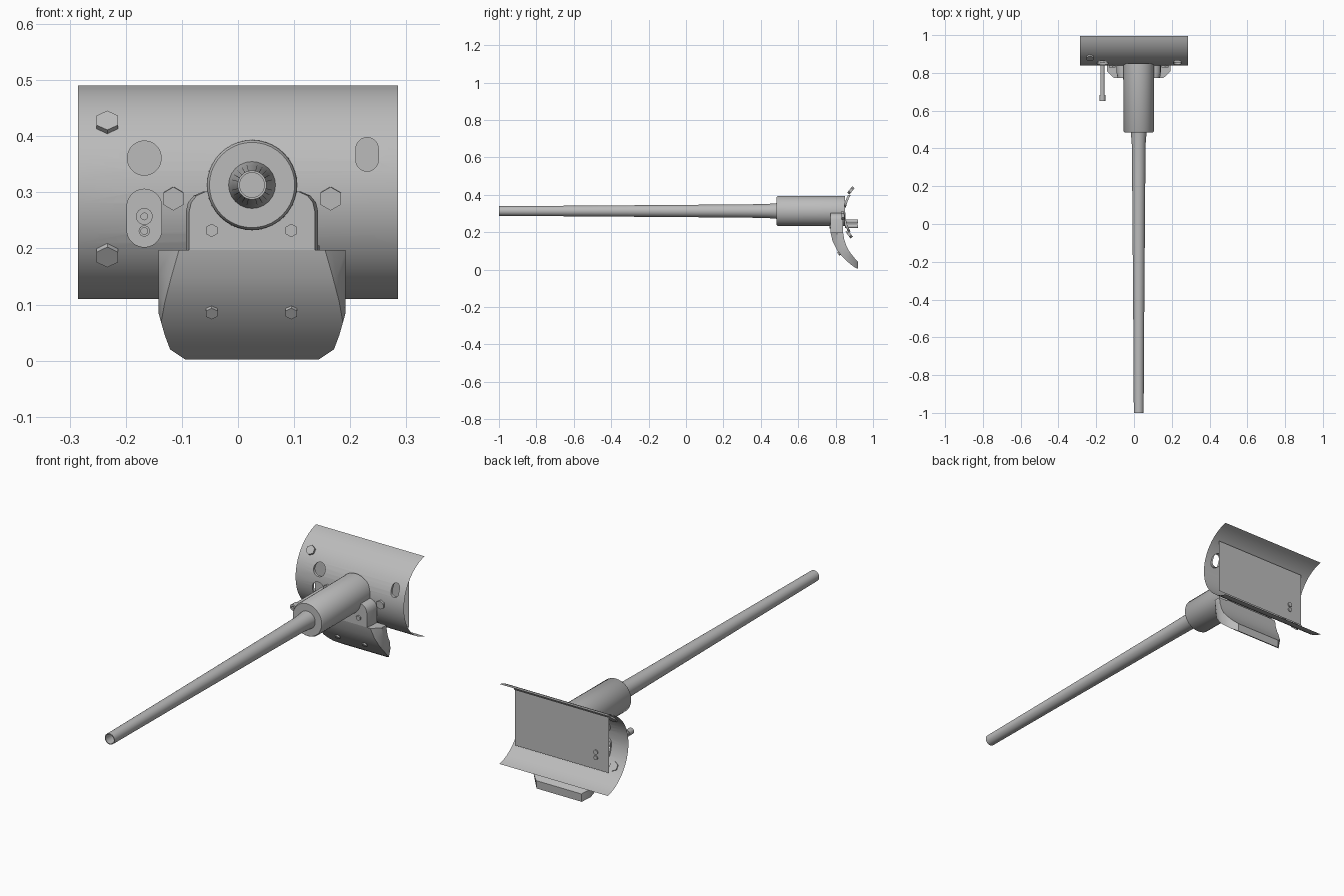
import bpy, bmesh, math
from mathutils import Matrix

if "Cube" in bpy.data.objects:
    bpy.data.objects.remove(bpy.data.objects["Cube"])

grey = bpy.data.materials.new("plain grey")
grey.diffuse_color = (0.5, 0.5, 0.5, 1)
grey.use_nodes = True
grey.node_tree.nodes["Principled BSDF"].inputs["Base Color"].default_value = grey.diffuse_color

GX, GZ = 0.025, 0.313            # gun axis
CY, CZ, R = 1.034, 0.30, 0.194   # axis and radius of the curved shield
LIP = 0.012                      # depth of the hole walls


def finish(name, bm, angle=35):
    bmesh.ops.recalc_face_normals(bm, faces=bm.faces)
    me = bpy.data.meshes.new(name)
    bm.to_mesh(me)
    bm.free()
    me.materials.append(grey)
    ob = bpy.data.objects.new(name, me)
    bpy.context.collection.objects.link(ob)
    smooth(ob, angle)
    return ob


def smooth(ob, angle=35):
    bpy.ops.object.select_all(action='DESELECT')
    ob.select_set(True)
    bpy.context.view_layer.objects.active = ob
    bpy.ops.object.shade_smooth_by_angle(angle=math.radians(angle))


def loft(name, rings, caps=True, angle=35):
    """Skin a list of closed rings that have equal point counts."""
    bm = bmesh.new()
    rows = [[bm.verts.new(p) for p in ring] for ring in rings]
    n = len(rows[0])
    for a, b in zip(rows, rows[1:]):
        for i in range(n):
            j = (i + 1) % n
            bm.faces.new((a[i], a[j], b[j], b[i]))
    if caps:
        bm.faces.new(rows[0])
        bm.faces.new(rows[-1])
    return finish(name, bm, angle)


def lathe(name, profile, x, z, sides=32):
    """Turn (y, radius) points around an axis along y."""
    rings = [[(x + r * math.cos(2 * math.pi * i / sides), y,
               z + r * math.sin(2 * math.pi * i / sides)) for i in range(sides)]
             for y, r in profile]
    return loft(name, rings)


def bolt(name, x, y, z, r, height, tilt=0.0):
    """Hexagonal head facing forward, tilted upward by an angle."""
    bm = bmesh.new()
    m = (Matrix.Translation((x, y, z)) @ Matrix.Rotation(math.pi / 2 - tilt, 4, 'X'))
    bmesh.ops.create_cone(bm, cap_ends=True, segments=6, radius1=r, radius2=r,
                          depth=height, matrix=m)
    finish(name, bm)


def quad(name, pts):
    bm = bmesh.new()
    bm.faces.new([bm.verts.new(p) for p in pts])
    finish(name, bm)


# Barrel with a hollow muzzle and a flared root
lathe("barrel", [(-0.93, 0.022), (-1.0, 0.022), (-1.0, 0.026), (-0.5, 0.029),
                 (0.27, 0.035), (0.43, 0.037), (0.487, 0.042)], GX, GZ, 24)

# Thick sleeve around the barrel root
lathe("barrel_sleeve", [(0.485, 0.040), (0.485, 0.076), (0.491, 0.080),
                        (0.85, 0.081)], GX, GZ, 40)

# Curved shield: solid arc, drilled, then reduced to its front skin and hole walls
half = math.asin(0.19 / R)
steps = 28
arc = [-half + 2 * half * i / steps for i in range(steps + 1)]


def arc_pt(x, r, t):
    return (x, CY - r * math.cos(t), CZ + r * math.sin(t))


def arc_ring(x):
    return ([arc_pt(x, R, t) for t in arc]
            + [arc_pt(x, R - LIP, t) for t in reversed(arc)])


shield = loft("curved_shield", [arc_ring(-0.285), arc_ring(0.285)])

cutters = []
for x, z0, z1, r in ((-0.167, 0.361, 0.361, 0.030),
                     (0.230, 0.358, 0.377, 0.020),
                     (-0.167, 0.234, 0.274, 0.031)):
    outline = []
    for i in range(25):
        t = math.pi * i / 24
        outline.append((x + r * math.cos(t), z1 + r * math.sin(t) + 0.0005))
    for i in range(25):
        t = math.pi + math.pi * i / 24
        outline.append((x + r * math.cos(t), z0 + r * math.sin(t) - 0.0005))
    cutter = loft("hole_cutter", [[(a, y, b) for a, b in outline] for y in (0.78, 0.96)])
    cutter.hide_render = True
    cutters.append(cutter)
    mod = shield.modifiers.new("hole", 'BOOLEAN')
    mod.operation = 'DIFFERENCE'
    mod.solver = 'EXACT'
    mod.object = cutter
dg = bpy.context.evaluated_depsgraph_get()
drilled = bpy.data.meshes.new_from_object(shield.evaluated_get(dg))
shield.modifiers.clear()
shield.data = drilled
for c in cutters:
    bpy.data.objects.remove(c)

bm = bmesh.new()
bm.from_mesh(drilled)
bm.normal_update()


def is_hidden(f):
    pts = [v.co for v in f.verts]
    inner = all(math.hypot(p.y - CY, p.z - CZ) < R - LIP + 0.001 for p in pts)
    end = abs(f.normal.x) > 0.9 and all(abs(abs(p.x) - 0.285) < 1e-4 for p in pts)
    rim = f.calc_center_median().y > 0.985 and abs(f.normal.y) > 0.5
    return inner or end or rim


bmesh.ops.delete(bm, geom=[f for f in bm.faces if is_hidden(f)], context='FACES')
bm.to_mesh(drilled)
bm.free()
drilled.materials.clear()
drilled.materials.append(grey)
smooth(shield)

# Flat backing plate inside the shield
quad("backing_plate", [(-0.235, 0.915, 0.175), (0.258, 0.915, 0.175),
                       (0.258, 0.915, 0.44), (-0.235, 0.915, 0.44)])

# Lower cover: front z, back z, front y, back y, half width, front width factor
rows = [(0.002, 0.040, 0.918, 0.920, 0.119, 1.0), (0.020, 0.060, 0.890, 0.902, 0.146, 1.0),
        (0.045, 0.085, 0.860, 0.882, 0.157, 0.99), (0.068, 0.105, 0.836, 0.868, 0.167, 0.97),
        (0.105, 0.130, 0.807, 0.856, 0.167, 0.93), (0.150, 0.160, 0.784, 0.846, 0.167, 0.86),
        (0.197, 0.197, 0.773, 0.840, 0.167, 0.78), (0.197, 0.197, 0.773, 0.840, 0.118, 0.95),
        (0.265, 0.265, 0.772, 0.840, 0.118, 0.95), (0.282, 0.282, 0.772, 0.840, 0.114, 0.95),
        (0.294, 0.294, 0.772, 0.840, 0.104, 0.95), (0.301, 0.301, 0.772, 0.840, 0.088, 0.95)]
rings = []
for zf, zb, yf, yb, w, k in rows:
    ring = []
    for s, d in ((-1, 1.0), (-1, 0.5), (-(1 + 2 * k) / 3, 0.15), (-k, 0.0),
                 (k, 0.0), ((1 + 2 * k) / 3, 0.15), (1, 0.5), (1, 1.0)):
        ring.append((GX + s * w, yf + d * (yb - yf), zf + d * (zb - zf)))
    rings.append(ring)
loft("lower_cover", rings, angle=40)

# Sloped plate between cover and shield
quad("inner_slope_plate", [(-0.09, 0.838, 0.205), (0.145, 0.838, 0.205),
                           (0.145, 0.900, 0.152), (-0.09, 0.900, 0.152)])

# Large bolts on the shield
for x, z, r in ((-0.233, 0.422, 0.022), (-0.233, 0.190, 0.022),
                (-0.115, 0.289, 0.021), (0.165, 0.289, 0.021)):
    t = math.asin((z - CZ) / R)
    p = arc_pt(x, R + 0.002, t)
    bolt("shield_bolt", *p, r, 0.016, t)

# Small bolts on the lower cover
for x in (-0.047, 0.095):
    bolt("cover_bolt_upper", x, 0.772, 0.232, 0.012, 0.012)
    bolt("cover_bolt_lower", x, 0.820, 0.088, 0.012, 0.016, -0.6)

# Long sight tube with a wider tip, and a short tube beneath it
lathe("sight_tube", [(0.67, 0.006), (0.65, 0.006), (0.65, 0.015), (0.682, 0.015),
                     (0.682, 0.011), (0.92, 0.011)], -0.167, 0.257, 16)
lathe("lower_tube", [(0.88, 0.006), (0.85, 0.006), (0.85, 0.010), (0.92, 0.010)],
      -0.167, 0.231, 16)
